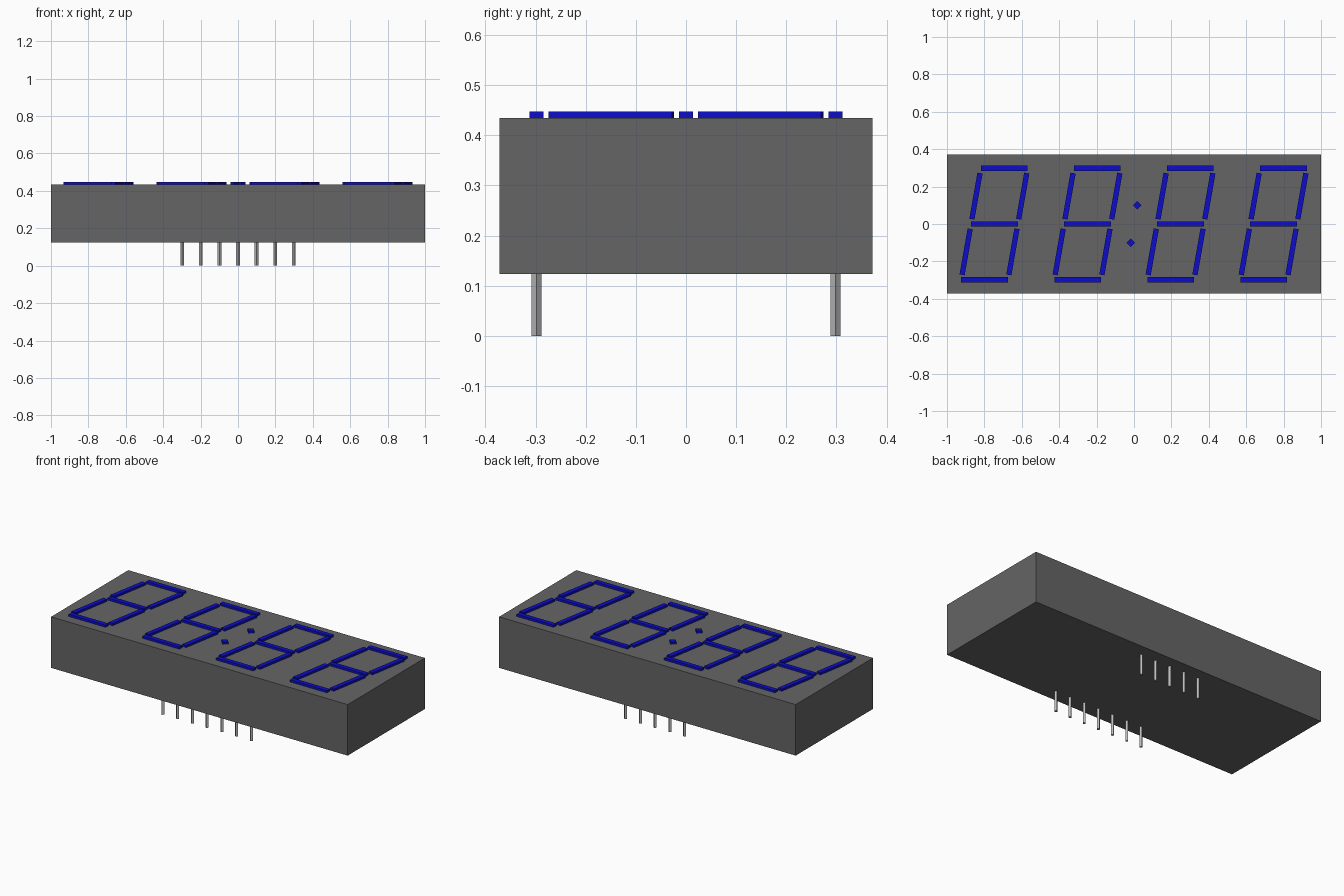
import bpy
import math

cube = bpy.data.objects.get("Cube")
if cube:
    bpy.data.objects.remove(cube, do_unlink=True)


def material(name, rgb):
    m = bpy.data.materials.new(name)
    m.use_nodes = True
    m.diffuse_color = (*rgb, 1)
    m.node_tree.nodes["Principled BSDF"].inputs["Base Color"].default_value = (*rgb, 1)
    return m


GREY = material("dark grey plastic", (0.13, 0.13, 0.13))
BLUE = material("blue segment", (0.004, 0.004, 0.58))
METAL = material("pin metal", (0.5, 0.5, 0.5))

BOTTOM, TOP = 0.123, 0.434          # body height range
THICK = 0.013                       # raised segment thickness
LENGTH, WIDTH = 0.25, 0.028         # segment size
SLANT = math.radians(10)


def finish(name, mat):
    ob = bpy.context.object
    ob.name = name
    ob.data.materials.append(mat)
    bpy.ops.object.transform_apply(location=False, rotation=True, scale=True)


def box(name, mat, centre, size, turn=0):
    bpy.ops.mesh.primitive_cube_add(size=1, location=centre, rotation=(0, 0, turn))
    bpy.context.object.scale = size
    finish(name, mat)


def post(name, mat, x, y, z0, z1, radius):
    bpy.ops.mesh.primitive_cylinder_add(
        vertices=4, radius=radius, depth=z1 - z0, location=(x, y, (z0 + z1) / 2))
    finish(name, mat)


# Housing
box("housing", GREY, (0, 0, (BOTTOM + TOP) / 2), (2, 0.744, TOP - BOTTOM))

# Four slanted digits of seven raised segments
seg_z = TOP + THICK / 2
for digit in range(4):
    cx = (digit - 1.5) * 0.4975
    for row in (-1, 0, 1):
        y = row * 0.298
        box("horizontal_segment", BLUE, (cx + y * math.tan(SLANT), y, seg_z),
            (LENGTH, WIDTH, THICK))
    for row in (-1, 1):
        y = row * 0.149
        for side in (-1, 1):
            x = cx + y * math.tan(SLANT) + side * LENGTH / 2
            box("vertical_segment", BLUE, (x, y, seg_z), (WIDTH, LENGTH, THICK), -SLANT)

# Colon dots
for side in (-1, 1):
    post("colon_dot", BLUE, side * 0.0175, side * 0.1, TOP, TOP + THICK, 0.023)

# Pins: seven along the front, five along the back
for y, half in ((-0.298, 3), (0.298, 2)):
    for i in range(-half, half + 1):
        post("pin", METAL, i * 0.0995, y, 0, BOTTOM, 0.01)
